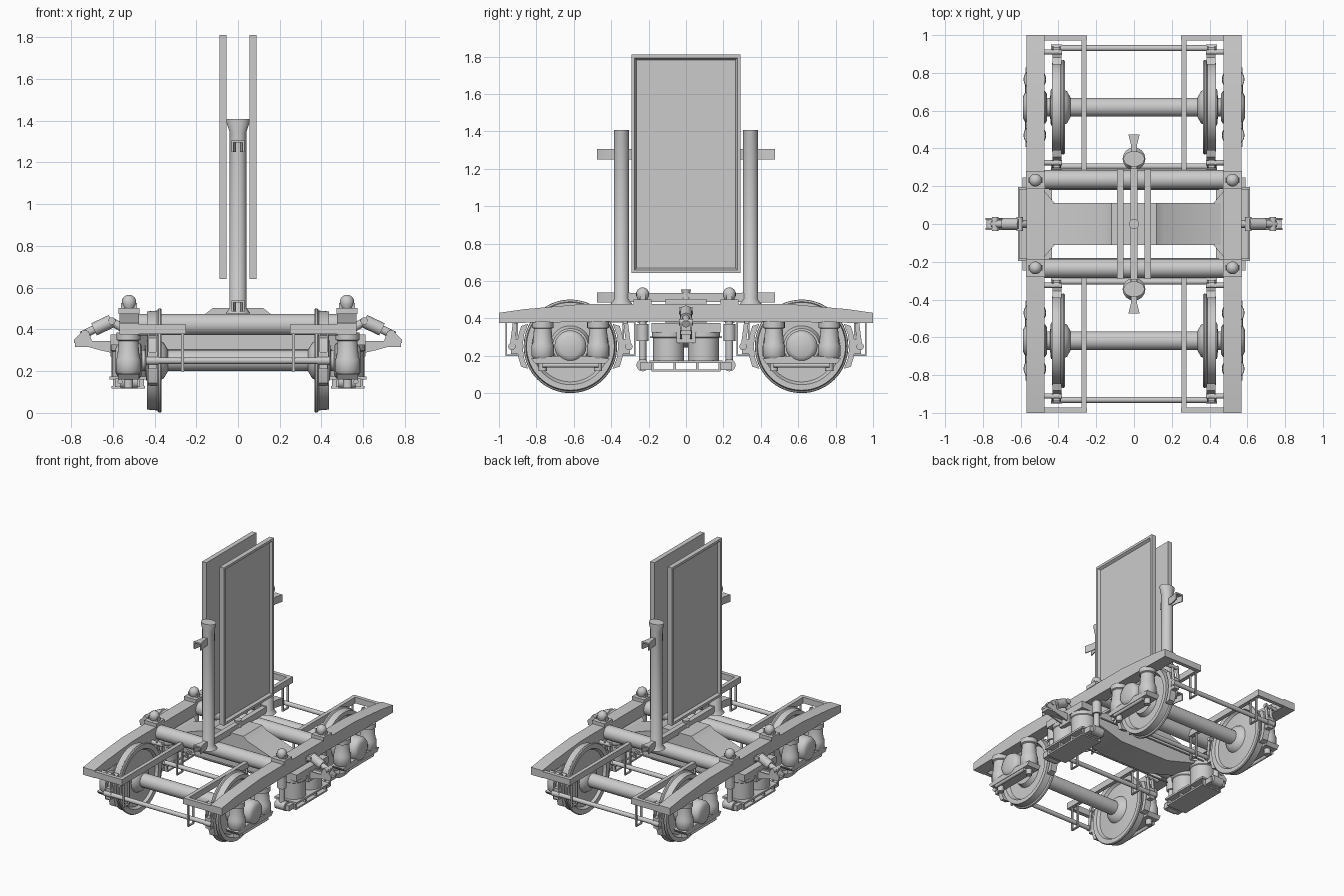
import bpy, bmesh, math
from mathutils import Vector, Matrix

if "Cube" in bpy.data.objects:
    bpy.data.objects.remove(bpy.data.objects["Cube"])

steel = bpy.data.materials.new("plain grey steel")
steel.diffuse_color = (0.6, 0.6, 0.6, 1)
steel.use_nodes = True
steel.node_tree.nodes["Principled BSDF"].inputs["Base Color"].default_value = steel.diffuse_color
BOTH = (-1, 1)


def finish(name, bm):
    bmesh.ops.recalc_face_normals(bm, faces=bm.faces[:])
    me = bpy.data.meshes.new(name)
    bm.to_mesh(me)
    bm.free()
    me.materials.append(steel)
    ob = bpy.data.objects.new(name, me)
    bpy.context.collection.objects.link(ob)
    return ob


def box(name, c, s):
    bm = bmesh.new()
    bmesh.ops.create_cube(bm, size=1, matrix=Matrix.Translation(c) @ Matrix.Diagonal((*s, 1)))
    return finish(name, bm)


def prism(name, pts, axis, lo, hi):
    """Extrude a 2D outline along axis 0, 1 or 2."""
    bm = bmesh.new()

    def ring(d):
        return [bm.verts.new(list(p[:axis]) + [d] + list(p[axis:])) for p in pts]
    a, b = ring(lo), ring(hi)
    bm.faces.new(a)
    bm.faces.new(b)
    for i in range(len(pts)):
        j = (i + 1) % len(pts)
        bm.faces.new((a[i], a[j], b[j], b[i]))
    return finish(name, bm)


def lathe(name, base, direction, prof, n=24):
    """Turn (distance, radius) points about a line; ends are capped."""
    rot = Vector(direction).to_track_quat('Z', 'Y').to_matrix()
    bm = bmesh.new()
    rings = [[bm.verts.new(Vector(base) + rot @ Vector((r * math.cos(2 * math.pi * i / n),
              r * math.sin(2 * math.pi * i / n), d))) for i in range(n)] for d, r in prof]
    for a, b in zip(rings, rings[1:]):
        for i in range(n):
            bm.faces.new((a[i], a[(i + 1) % n], b[(i + 1) % n], b[i]))
    bm.faces.new(rings[0])
    bm.faces.new(rings[-1])
    return finish(name, bm)


def rod(name, p, q, r, r2=None, n=16):
    d = Vector(q) - Vector(p)
    return lathe(name, p, d, [(0, r), (d.length, r if r2 is None else r2)], n)


# side frames: raised in the middle, tapering to the ends
half = [(1, .375), (1, .43), (.86, .45), (.55, .477)]
outline = half + [(-y, z) for y, z in reversed(half)] + [(-.3, .385), (.3, .385)]
for s in BOTH:
    prism("side_frame", outline, 0, s * .475, s * .568)

# round cross tubes with the boxes and domed caps where they meet the frames
for sy in BOTH:
    rod("cross_tube", (-.5, sy * .235, .423), (.5, sy * .235, .423), .051, n=32)
    rod("thin_tie_bar", (-.45, sy * .187, .3), (.45, sy * .187, .3), .006, n=8)
    for sx in BOTH:
        x, y = sx * .522, sy * .232
        box("cap_plate", (x, y, .488), (.1, .095, .028))
        box("cap_block", (x, y, .512), (.075, .03, .03))
        lathe("cap_dome", (x, y, .5), (0, 0, 1),
              [(0, .025), (.02, .034), (.04, .034), (.055, .026), (.065, .01)], 16)
        # swing hanger below the frame
        rod("swing_hanger", (x, y, .14), (x, y, .4), .02)
        rod("hanger_collar", (x, y, .28), (x, y, .37), .032)
        rod("hanger_eye", (x - .04, y, .15), (x + .04, y, .15), .033)
        box("hanger_foot", (sx * .53, sy * .215, .145), (.12, .06, .04))

# bolster: deep beam with a raised centre
up = [(.48, .37), (.42, .385), (.155, .475), (.12, .503)]
dn = [(-.2, .245), (.2, .245), (.48, .325)]
prism("bolster", up + [(-x, z) for x, z in reversed(up)] + [(-.48, .325)] + dn[:2] + dn[2:],
      1, -.11, .11)
lathe("centre_pin", (0, 0, .49), (0, 0, 1), [(0, .028), (.04, .02), (.065, .027)], 16)

for s in BOTH:
    # flared bolster end, resting on two round springs over a tray
    prism("bolster_end", [(s * .42, -.11), (s * .48, -.18), (s * .61, -.185),
                          (s * .61, .185), (s * .48, .18), (s * .42, .11)], 2, .325, .375)
    for y in (-.093, .093):
        lathe("bolster_spring", (s * .522, y, .165), (0, 0, 1),
              [(0, .083), (.13, .083), (.135, .088), (.165, .088)], 32)
    box("spring_tray", (s * .525, 0, .168), (.18, .39, .014))
    box("spring_tray_base", (s * .525, 0, .122), (.16, .37, .012))
    for y in (-.18, -.06, .06, .18):
        box("tray_web", (s * .525, y, .145), (.15, .012, .045))
    # damper arm and its support bracket
    rod("damper_upper", (s * .55, 0, .405), (s * .61, 0, .44), .02)
    rod("damper_body", (s * .605, 0, .44), (s * .69, 0, .4), .032)
    rod("damper_rod", (s * .69, 0, .4), (s * .75, 0, .37), .02)
    for x, z in ((.605, .44), (.735, .38)):
        rod("damper_pin", (s * x, -.038, z), (s * x, .038, z), .018)
    for y in (-.032, .022):
        prism("damper_bracket", [(s * .57, .28), (s * .66, .3), (s * .785, .335),
                                 (s * .785, .35), (s * .745, .39), (s * .715, .39),
                                 (s * .7, .345), (s * .57, .345)], 1, y, y + .01)
    box("bracket_web", (s * .68, 0, .325), (.2, .06, .02))
    box("bracket_mount", (s * .595, 0, .32), (.03, .1, .1))

# wheel sets
ZC = .251
wheel = [(.335, .05), (.355, .085), (.375, .095), (.387, .2), (.368, .212), (.366, .245),
         (.372, .25), (.382, .248), (.388, .239), (.435, .235), (.435, .205), (.407, .19),
         (.407, .11), (.44, .095), (.445, .045)]
for sy in BOTH:
    Y = sy * .618
    rod("axle", (-.58, Y, ZC), (.58, Y, ZC), .05, n=32)
    for sx in BOTH:
        lathe("wheel", (0, Y, ZC), (sx, 0, 0), wheel, 64)
        # axle box with rounded cover and side wings
        lathe("axle_box", (sx * .46, Y, ZC), (sx, 0, 0),
              [(0, .07), (.01, .085), (.1, .085), (.118, .075), (.128, .055)], 32)
        prism("axle_box_wing", [(Y - .21, .185), (Y - .19, .16), (Y - .06, .16), (Y + .06, .16),
                                (Y + .19, .16), (Y + .21, .185), (Y + .08, .2), (Y - .08, .2)],
              0, sx * .475, sx * .575)
        rod("axle_box_strap", (sx * .565, Y - .15, .15), (sx * .565, Y + .15, .15), .012, n=12)
        for d in (-.148, .148):
            lathe("axle_spring", (sx * .525, Y + d, .185), (0, 0, 1),
                  [(0, .05), (.015, .06), (.07, .06), (.085, .053), (.16, .047), (.165, .058),
                   (.2, .058)], 24)
            rod("spring_bolt", (sx * .525, Y + d, .12), (sx * .525, Y + d, .19), .022, n=12)
        # brake shoes hugging the wheel on both sides, with hanger links
        for d in BOTH:
            a = [math.radians(t) for t in (-28, -14, 0, 14, 28)]
            arc = [(Y + d * .256 * math.cos(t), ZC + .256 * math.sin(t)) for t in a]
            arc += [(Y + d * .285 * math.cos(t * .8), ZC + .285 * math.sin(t * .8))
                    for t in reversed(a)]
            prism("brake_shoe", arc, 0, sx * .385, sx * .432)
            yb = Y + d * .313
            box("brake_head", (sx * .41, Y + d * .298, ZC), (.04, .04, .08))
            for dx in (-.02, .02):
                prism("brake_hanger", [(yb - .013, .24), (yb + .013, .24),
                                       (yb - d * .02 + .012, .4), (yb - d * .02 - .012, .4)],
                      0, sx * .41 + dx - .004, sx * .41 + dx + .004)
            rod("brake_hanger_pin", (sx * .38, yb - d * .02, .385),
                (sx * .48, yb - d * .02, .385), .014, n=12)
            rod("brake_pin", (sx * .38, yb, .25), (sx * .44, yb, .25), .02, n=12)
            # safety loop around the brake beam
            for e in (-.03, .03):
                box("safety_loop_side", (sx * .265, yb + e, .29), (.014, .008, .18))
            box("safety_loop_bottom", (sx * .265, yb, .203), (.014, .068, .008))
    for yb in (Y - .313, Y + .313):
        rod("brake_beam", (-.42, yb, .25), (.42, yb, .25), .016)

    # end brackets: out from the frame end, then back to the cross tube
    for sx in BOTH:
        box("end_bar", (sx * .375, sy * .985, .4), (.25, .028, .045))
        box("end_bar_return", (sx * .265, sy * .63, .4), (.028, .72, .045))

# upright posts with widened tops, on a lower beam
rail = [(-.018, -.37), (-.018, .37), (.018, .37), (.018, -.37)]
prism("lower_beam", rail, 2, .488, .535)
for s in BOTH:
    post = lathe("post", (0, s * .345, .475), (0, 0, 1),
                 [(0, .06), (.03, .04), (.87, .04), (.915, .041), (.932, .041)], 24)
    for v in post.data.vertices:
        if v.co.z > 1.37:
            v.co.x *= 1.35
    for z, y0 in ((1.278, .29), (.512, .3)):
        # flared channel ends on the beam and the upper stub
        flare = [(-.016, s * y0), (-.016, s * .42), (-.03, s * .475),
                 (.03, s * .475), (.016, s * .42), (.016, s * y0)]
        prism("stub_top", flare, 2, z + .017, z + .027)
        for sx in BOTH:
            prism("stub_cheek", [(sx * .01, s * y0), (sx * .01, s * .42), (sx * .022, s * .475),
                                 (sx * .03, s * .475), (sx * .016, s * .42), (sx * .016, s * y0)],
                  2, z - .027, z + .02)

# two tall framed boards, recessed on their outward sides
for s in BOTH:
    bm = bmesh.new()
    m = Matrix.Translation((s * .072, 0, 1.226)) @ Matrix.Diagonal((.035, .584, 1.168, 1))
    bmesh.ops.create_cube(bm, size=1, matrix=m)
    bm.normal_update()
    face = [f for f in bm.faces if f.normal.x * s > .9]
    bmesh.ops.inset_region(bm, faces=face, thickness=.025)
    bmesh.ops.inset_region(bm, faces=face, thickness=.015, depth=-.018)
    finish("framed_board", bm)

# smooth the rounded parts, keep the edges sharp
bpy.ops.object.select_all(action='SELECT')
bpy.context.view_layer.objects.active = bpy.context.selected_objects[0]
bpy.ops.object.shade_smooth_by_angle(angle=math.radians(35))
